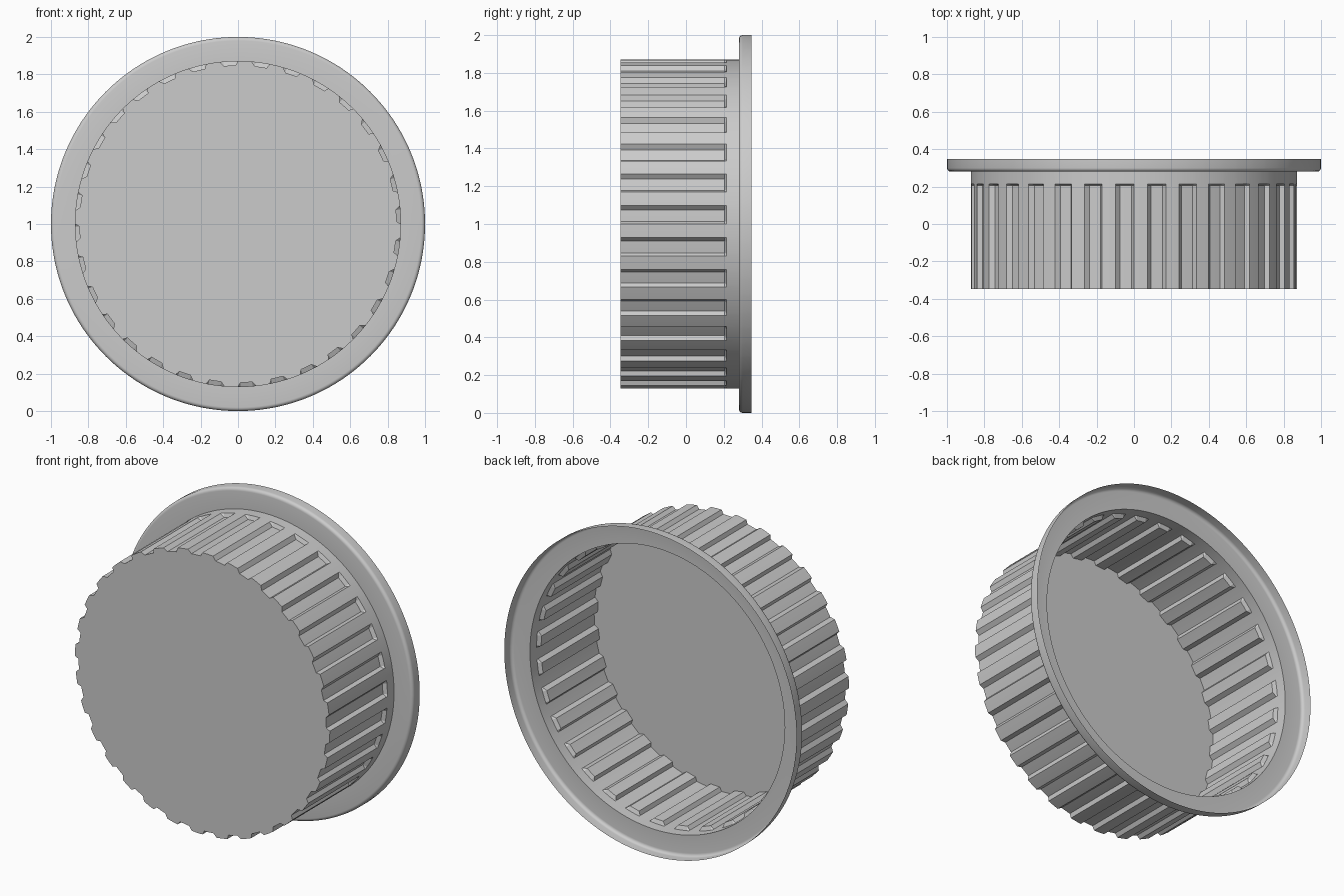
import bpy, bmesh, math

if "Cube" in bpy.data.objects:
    bpy.data.objects.remove(bpy.data.objects["Cube"])

GROOVES = 32
STEP = 2 * math.pi / GROOVES
WALL_R, DEPTH = 0.872, 0.024
# one repeat of the wall: (angle, is it groove floor)
PATTERN = [(0.0, 0), (0.015, 1), (0.052, 1), (0.089, 1), (0.113, 0), (0.155, 0)]

bm = bmesh.new()


def ring(y, r, grooved=False):
    """A loop of vertices around the y axis, optionally with grooves."""
    verts = []
    for i in range(GROOVES):
        for a, low in PATTERN:
            t = i * STEP + a
            rr = r - DEPTH if grooved and low else r
            verts.append(bm.verts.new((-rr * math.sin(t), y, 1 + rr * math.cos(t))))
    return verts


# thin sheet: grooved wall, plain collar, flange, rounded corner, outer rim
rings = [ring(-0.348, WALL_R, True), ring(0.205, WALL_R, True),
         ring(0.215, WALL_R), ring(0.28, WALL_R)]
c = 0.02
for k in range(6):
    t = math.pi / 2 * k / 5
    rings.append(ring(0.28 + c - c * math.cos(t), 1 - c + c * math.sin(t)))
rings.append(ring(0.348, 1.0))

for lo, hi in zip(rings, rings[1:]):
    n = len(lo)
    for i in range(n):
        j = (i + 1) % n
        bm.faces.new((lo[i], lo[j], hi[j], hi[i]))

# flat closed front
bm.faces.new(rings[0])
bmesh.ops.recalc_face_normals(bm, faces=bm.faces[:])
front = max(bm.faces, key=lambda f: len(f.verts))
if front.normal.y > 0:
    bmesh.ops.reverse_faces(bm, faces=bm.faces[:])

mesh = bpy.data.meshes.new("grooved_cup")
bm.to_mesh(mesh)
bm.free()
cup = bpy.data.objects.new("grooved_cup", mesh)
bpy.context.collection.objects.link(cup)
bpy.context.view_layer.objects.active = cup
cup.select_set(True)
bpy.ops.object.shade_smooth_by_angle(angle=math.radians(25))
